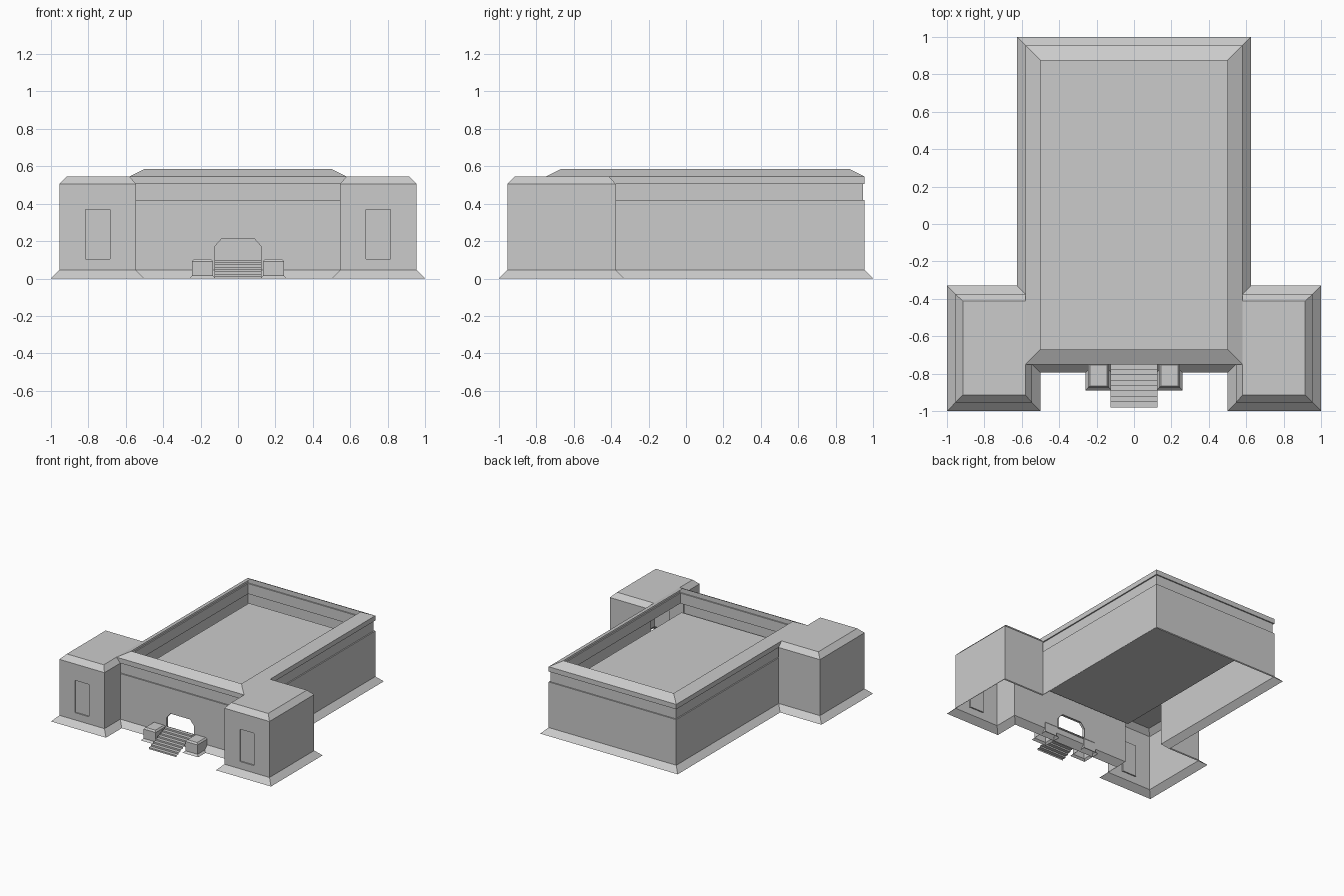
import bpy, bmesh
from mathutils import Vector

cube = bpy.data.objects.get("Cube")
if cube:
    bpy.data.objects.remove(cube, do_unlink=True)

stone = bpy.data.materials.new("grey_stone")
stone.use_nodes = True
GREY = (0.6, 0.6, 0.6, 1)
stone.diffuse_color = GREY
stone.node_tree.nodes["Principled BSDF"].inputs["Base Color"].default_value = GREY


def finish(bm, name):
    mesh = bpy.data.meshes.new(name)
    bm.to_mesh(mesh)
    bm.free()
    mesh.materials.append(stone)
    obj = bpy.data.objects.new(name, mesh)
    bpy.context.collection.objects.link(obj)
    return obj


def loft(bm, rings, closed=True, cap=False):
    """Join successive rings of points with quads; optionally cap the last."""
    rows = [[bm.verts.new(p) for p in ring] for ring in rings]
    n = len(rows[0])
    for a, b in zip(rows, rows[1:]):
        for i in range(n if closed else n - 1):
            j = (i + 1) % n
            bm.faces.new((a[i], a[j], b[j], b[i]))
    if cap:
        bm.faces.new(rows[-1])
    return rows


def offset(points, d):
    """Mitred offset of a right-angled outline; positive is outward."""
    out = []
    for i, p in enumerate(points):
        before, after = Vector(points[i - 1]), Vector(points[(i + 1) % len(points)])
        p = Vector(p)
        u, v = (p - before).normalized(), (after - p).normalized()
        out.append((p.x + d * (u.y + v.y), p.y - d * (u.x + v.x)))
    return out


def levels(points, steps):
    return [[(x, y, z) for x, y in offset(points, d)] for d, z in steps]


def rect(x0, x1, y0, y1):
    return [(x0, y0), (x1, y0), (x1, y1), (x0, y1)]


def mirrored(points):
    return [(-p[0], *p[1:]) for p in reversed(points)]


def pierce(bm, outline, y, depth, cap):
    """Cut an upright opening with a reveal into the wall plane facing front."""
    cx = sum(p[0] for p in outline) / len(outline)
    face = min((f for f in bm.faces if f.normal.y < -0.9),
               key=lambda f: (f.calc_center_median() - Vector((cx, y, 0.23))).length)
    border = list(face.edges)
    bmesh.ops.delete(bm, geom=[face], context='FACES_ONLY')
    rows = loft(bm, [[(x, y + d, z) for x, z in outline] for d in (0, depth)], cap=cap)
    hole = [bm.edges.get((a, b)) for a, b in zip(rows[0], rows[0][1:] + rows[0][:1])]
    bmesh.ops.triangle_fill(bm, edges=border + hole, use_beauty=True, normal=(0, -1, 0))


FRONT, BACK, HALL, BAND = -0.75, 0.955, 0.58, 0.42

# Lower walls with a flared foot, following the whole T-shaped plan
wing = [(0.545, FRONT), (0.545, -0.955), (0.955, -0.955), (0.955, -0.375), (HALL, -0.375)]
half = wing + [(HALL, BACK)]
bm = bmesh.new()
loft(bm, levels(half + mirrored(half), [(0.045, 0), (0, 0.045), (0, BAND)]))
bm.normal_update()
for s in (-1, 1):
    pierce(bm, rect(s * 0.75 - 0.065, s * 0.75 + 0.065, 0.105, 0.37), -0.955, 0.01, True)
door = [(0.125, 0.09), (0.125, 0.17), (0.088, 0.212)]
pierce(bm, door + mirrored(door), FRONT, 0.02, False)
finish(bm, "lower_walls")

# Wing tops with bevelled parapet
roof = [(HALL, FRONT), (HALL, -0.915), (0.915, -0.915), (0.915, -0.412), (HALL, -0.412)]
top = [[(x, y, z) for x, y in pts] for pts, z in ((wing, BAND), (wing, 0.505), (roof, 0.545))]
for name, rings in (("left_wing_top", top), ("right_wing_top", [mirrored(r) for r in top])):
    bm = bmesh.new()
    loft(bm, rings, closed=False, cap=True)
    finish(bm, name)

# Recessed band, cornice and sloping rim around the hall
bm = bmesh.new()
loft(bm, levels(rect(-HALL, HALL, FRONT, BACK),
                [(0, BAND), (-0.01, BAND), (-0.01, 0.505), (0, 0.505), (0, 0.545), (-0.08, 0.585)]))
finish(bm, "hall_cornice")

# Sunken flat roof inside the rim
bm = bmesh.new()
bm.faces.new([bm.verts.new((x, y, 0.36)) for x, y in rect(-0.545, 0.545, -0.72, 0.92)])
finish(bm, "sunken_roof")

# Entrance steps
STEPS, RUN, RISE = 8, 0.23 / 8, 0.1 / 8
profile = [(-0.98, 0.0)]
for i in range(STEPS):
    y = -0.98 + i * RUN
    profile += [(y, (i + 1) * RISE), (y + RUN, (i + 1) * RISE)]
bm = bmesh.new()
loft(bm, [[(x, y, z) for y, z in profile] for x in (0.125, -0.125)], closed=False)
bmesh.ops.recalc_face_normals(bm, faces=bm.faces)
if sum(f.normal.z for f in bm.faces) < 0:
    bmesh.ops.reverse_faces(bm, faces=bm.faces)
finish(bm, "entrance_steps")

# Pedestals either side of the steps
for name, x0, x1 in (("left_pedestal", 0.135, 0.245), ("right_pedestal", -0.245, -0.135)):
    bm = bmesh.new()
    loft(bm, levels(rect(x0, x1, -0.875, FRONT + 0.005),
                    [(0.015, 0), (0, 0.015), (0, 0.092), (-0.01, 0.105)]), cap=True)
    finish(bm, name)
